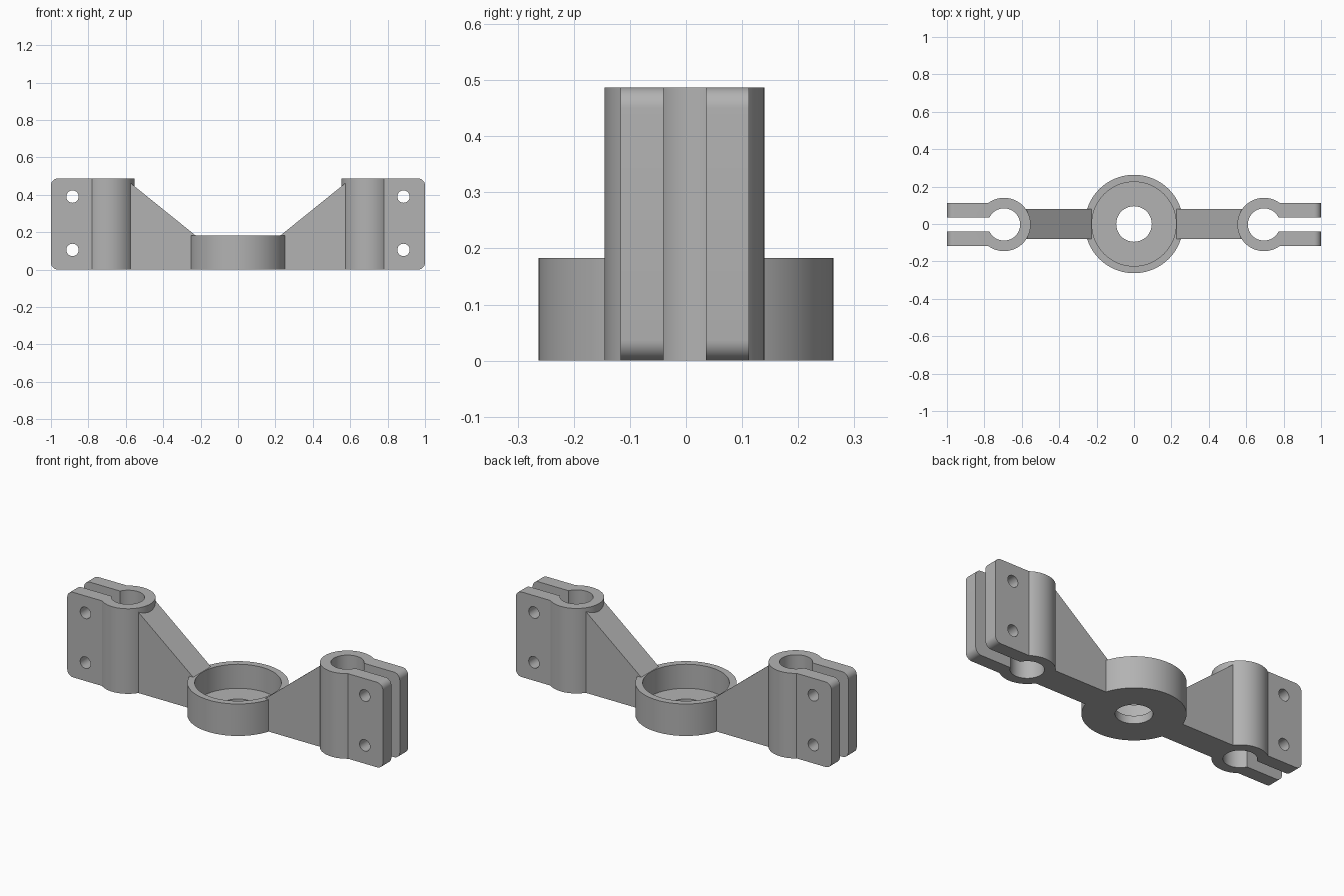
import bpy, bmesh, math
from mathutils import Matrix, Vector

if "Cube" in bpy.data.objects:
    bpy.data.objects.remove(bpy.data.objects["Cube"])

HEIGHT, HUB_H, HUB_R = 0.487, 0.183, 0.263
CLAMP_X, CLAMP_Y, CLAMP_R, BORE_R = 0.695, -0.0025, 0.1425, 0.086
TAB_Y, SLOT_Y, CORNER = 0.1145, 0.038, 0.037

grey = bpy.data.materials.new("plain grey")
grey.use_nodes = True
COLOUR = (0.45, 0.45, 0.45, 1)
grey.diffuse_color = COLOUR
grey.node_tree.nodes["Principled BSDF"].inputs["Base Color"].default_value = COLOUR


def finish(name, bm):
    bmesh.ops.recalc_face_normals(bm, faces=bm.faces)
    mesh = bpy.data.meshes.new(name)
    bm.to_mesh(mesh)
    bm.free()
    mesh.materials.append(grey)
    obj = bpy.data.objects.new(name, mesh)
    bpy.context.collection.objects.link(obj)
    return obj


def cylinder(name, x, y, z0, z1, r, sides=96):
    bm = bmesh.new()
    bmesh.ops.create_cone(bm, cap_ends=True, segments=sides, radius1=r, radius2=r,
                          depth=z1 - z0, matrix=Matrix.Translation((x, y, (z0 + z1) / 2)))
    return finish(name, bm)


def cross_pin(name, x, z, r):
    # Cylinder lying along y
    bm = bmesh.new()
    place = Matrix.Translation((x, 0, z)) @ Matrix.Rotation(math.pi / 2, 4, 'X')
    bmesh.ops.create_cone(bm, cap_ends=True, segments=40, radius1=r, radius2=r,
                          depth=0.6, matrix=place)
    return finish(name, bm)


def slab(name, outline, y0, y1):
    # Side outline in x and z, extruded along y
    bm = bmesh.new()
    face = bm.faces.new([bm.verts.new((x, y0, z)) for x, z in outline])
    out = bmesh.ops.extrude_face_region(bm, geom=[face])
    moved = [v for v in out["geom"] if isinstance(v, bmesh.types.BMVert)]
    bmesh.ops.translate(bm, verts=moved, vec=Vector((0, y1 - y0, 0)))
    return finish(name, bm)


def combine(target, other, operation):
    mod = target.modifiers.new(operation.title(), 'BOOLEAN')
    mod.operation, mod.solver, mod.object = operation, 'EXACT', other
    bpy.context.view_layer.objects.active = target
    bpy.ops.object.modifier_apply(modifier=mod.name)
    bpy.data.objects.remove(other)


def arc(cx, cz, start):
    return [(cx + CORNER * math.cos(a), cz + CORNER * math.sin(a))
            for a in (start + math.radians(9 * i) for i in range(11))]


# Central cup
bracket = cylinder("clamp_bracket", 0, 0, 0, HUB_H, HUB_R, 128)
cutters = [cylinder("cup_recess", 0, 0, 0.045, 1, 0.225, 128),
           cylinder("centre_hole", 0, 0, -1, 1, 0.095, 64)]

for side, s in (("left", 1), ("right", -1)):
    # Sloping web between cup and clamp
    web = [(0.228, 0), (0.64, 0), (0.64, 0.465), (0.578, 0.465), (0.228, HUB_H)]
    combine(bracket, slab(side + "_web", [(s * x, z) for x, z in web], -0.08, 0.08), 'UNION')

    # Clamp barrel and rounded ears
    combine(bracket, cylinder(side + "_clamp", s * CLAMP_X, CLAMP_Y, 0, HEIGHT, CLAMP_R), 'UNION')
    ears = [(CLAMP_X, HEIGHT), (CLAMP_X, 0)]
    ears += arc(1 - CORNER, CORNER, -math.pi / 2) + arc(1 - CORNER, HEIGHT - CORNER, 0)
    combine(bracket, slab(side + "_ears", [(s * x, z) for x, z in ears],
                          CLAMP_Y - TAB_Y, CLAMP_Y + TAB_Y), 'UNION')

    # Bore, slot and bolt holes
    cutters.append(cylinder(side + "_bore", s * CLAMP_X, CLAMP_Y, -1, 1, BORE_R))
    slot = [(CLAMP_X, -1), (1.5, -1), (1.5, 1), (CLAMP_X, 1)]
    cutters.append(slab(side + "_slot", [(s * x, z) for x, z in slot],
                        CLAMP_Y - SLOT_Y, CLAMP_Y + SLOT_Y))
    for z in (0.105, 0.39):
        cutters.append(cross_pin(side + "_bolt_hole", s * 0.885, z, 0.033))

for cutter in cutters:
    combine(bracket, cutter, 'DIFFERENCE')

# Smooth curved walls, crisp edges
bpy.ops.object.select_all(action='DESELECT')
bracket.select_set(True)
bpy.context.view_layer.objects.active = bracket
bpy.ops.object.shade_smooth_by_angle(angle=math.radians(30))
